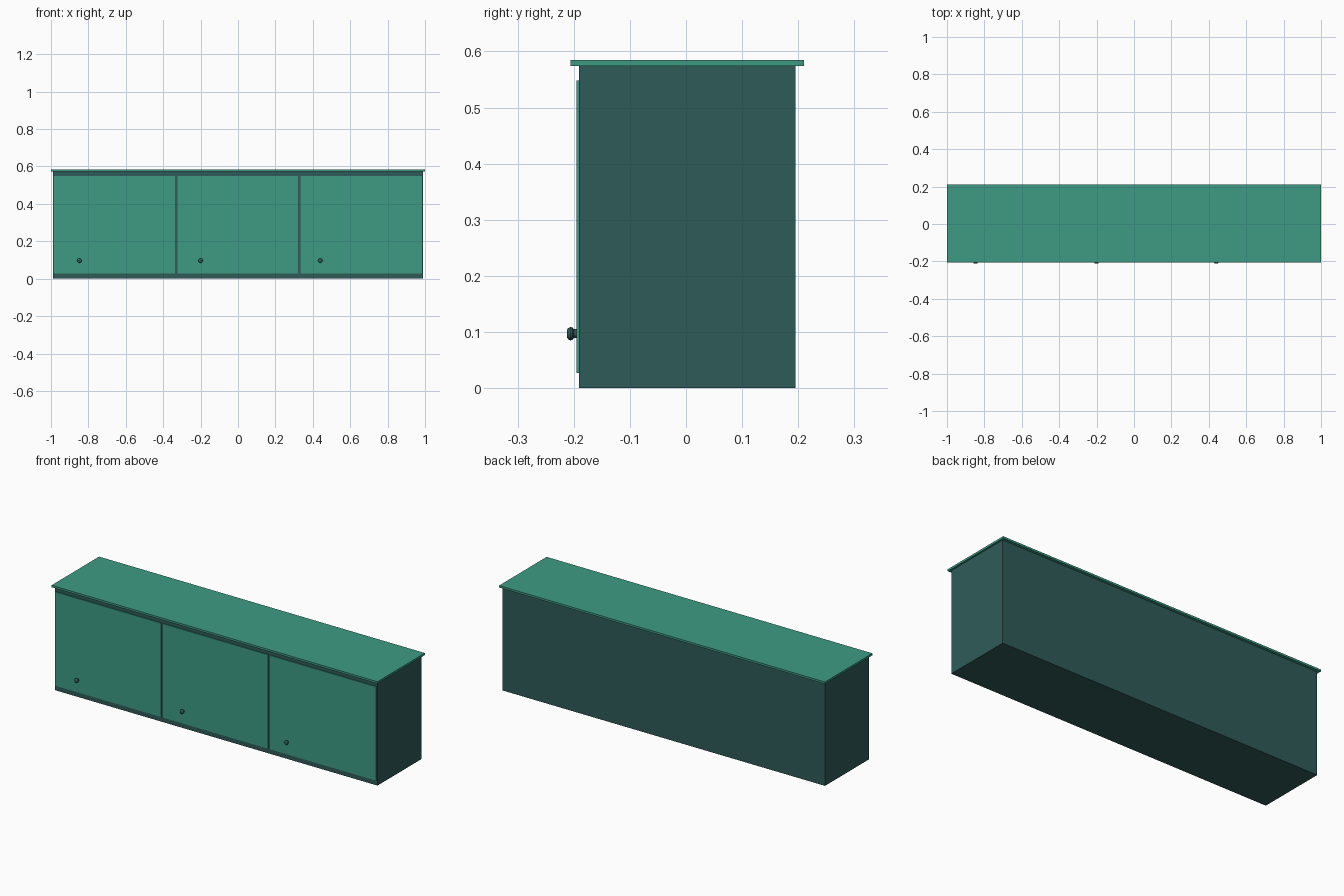
import bpy
import bmesh
from math import radians
from mathutils import Matrix, Vector

cube = bpy.data.objects.get("Cube")
if cube:
    bpy.data.objects.remove(cube, do_unlink=True)


def material(name, rgb):
    m = bpy.data.materials.new(name)
    m.use_nodes = True
    m.diffuse_color = (*rgb, 1)
    m.node_tree.nodes["Principled BSDF"].inputs["Base Color"].default_value = (*rgb, 1)
    return m


green = material("sea green", (0.047, 0.33, 0.23))
dark = material("dark teal", (0.027, 0.105, 0.098))


def finish(name, bm, mat):
    mesh = bpy.data.meshes.new(name)
    bm.to_mesh(mesh)
    bm.free()
    mesh.materials.append(mat)
    obj = bpy.data.objects.new(name, mesh)
    bpy.context.collection.objects.link(obj)
    return obj


def box(name, low, high, mat):
    low, high = Vector(low), Vector(high)
    bm = bmesh.new()
    bmesh.ops.create_cube(bm, size=1, matrix=Matrix.Translation((low + high) / 2)
                          @ Matrix.Diagonal((*(high - low), 1)))
    return finish(name, bm, mat)


def knob(name, x, z):
    # Turned profile: slim stem, then a wider rounded head
    profile = [(0, -0.193), (0.008, -0.193), (0.008, -0.200), (0.011, -0.202),
               (0.012, -0.206), (0.010, -0.210), (0.007, -0.212), (0, -0.212)]
    bm = bmesh.new()
    verts = [bm.verts.new((x + r, y, z)) for r, y in profile]
    edges = [bm.edges.new(pair) for pair in zip(verts, verts[1:])]
    bmesh.ops.spin(bm, geom=verts + edges, cent=(x, 0, z), axis=(0, 1, 0),
                   angle=radians(360), steps=20)
    bmesh.ops.remove_doubles(bm, verts=bm.verts, dist=0.0001)
    bmesh.ops.recalc_face_normals(bm, faces=bm.faces)
    obj = finish(name, bm, dark)
    bpy.ops.object.select_all(action="DESELECT")
    bpy.context.view_layer.objects.active = obj
    obj.select_set(True)
    bpy.ops.object.shade_smooth_by_angle(angle=radians(40))


# Carcass and overhanging worktop
box("cabinet_body", (-0.99, -0.191, 0), (0.99, 0.195, 0.575), dark)
box("worktop", (-1, -0.206, 0.574), (1, 0.21, 0.585), green)

# Three flat doors, each with a knob low on its right side
doors = [("right", -0.987, -0.336, -0.848),
         ("middle", -0.324, 0.321, -0.2),
         ("left", 0.333, 0.984, 0.44)]
for side, x0, x1, knob_x in doors:
    box(side + "_door", (x0, -0.195, 0.027), (x1, -0.19, 0.548), green)
    knob(side + "_knob", knob_x, 0.097)
